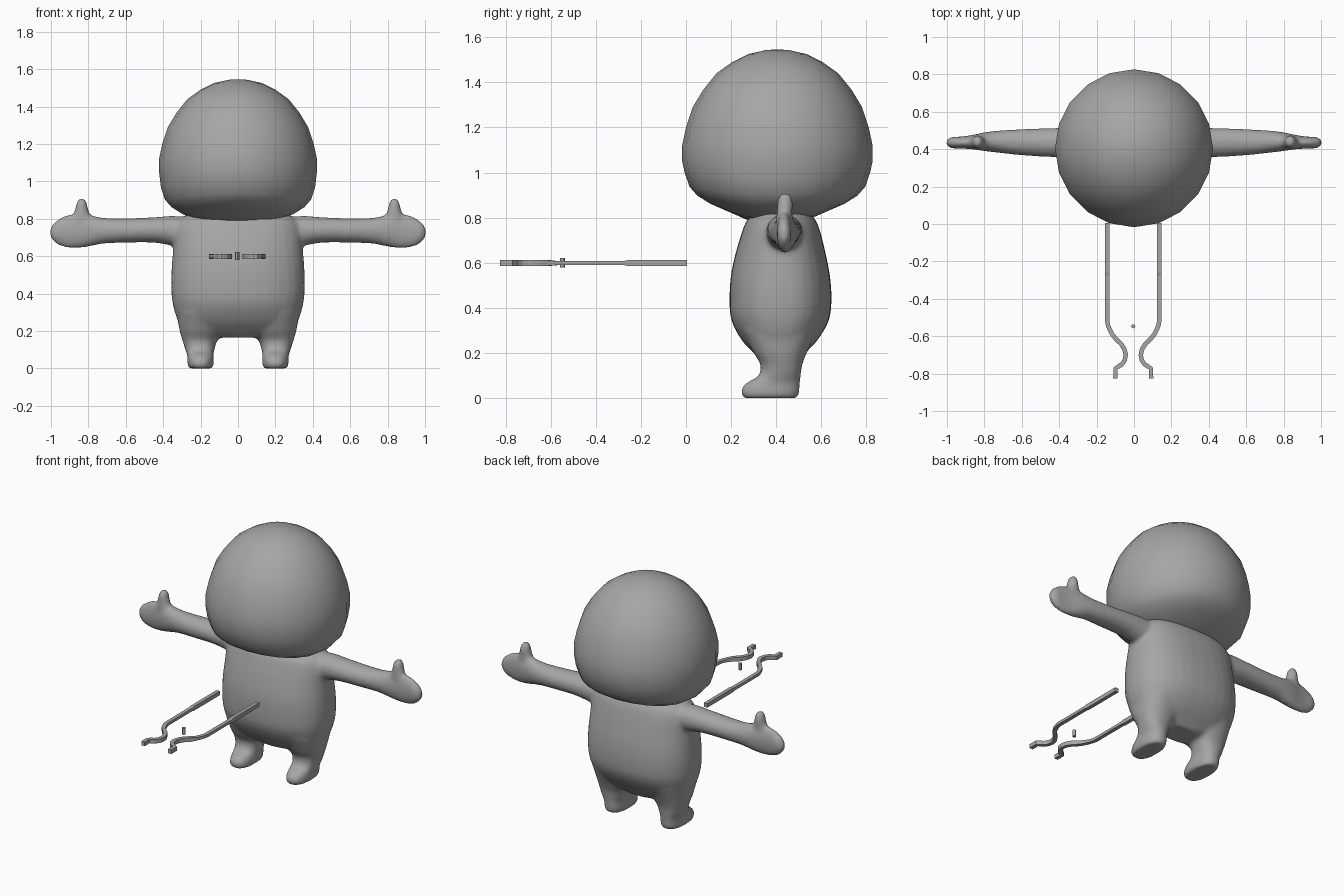
import bpy, bmesh, math
from mathutils import Vector

if "Cube" in bpy.data.objects:
    bpy.data.objects.remove(bpy.data.objects["Cube"])

grey = bpy.data.materials.new("plain grey")
grey.diffuse_color = (0.38, 0.38, 0.38, 1)
grey.use_nodes = True
grey.node_tree.nodes["Principled BSDF"].inputs["Base Color"].default_value = grey.diffuse_color


def finish(bm, name, smooth):
    bmesh.ops.recalc_face_normals(bm, faces=bm.faces)
    for f in bm.faces:
        f.smooth = smooth
    mesh = bpy.data.meshes.new(name)
    bm.to_mesh(mesh)
    bm.free()
    mesh.materials.append(grey)
    obj = bpy.data.objects.new(name, mesh)
    bpy.context.collection.objects.link(obj)
    return obj


def refine(rows, steps=4):
    """Catmull-Rom interpolation between the given cross-sections."""
    out = []
    for i in range(len(rows) - 1):
        p0, p1, p2 = rows[max(i - 1, 0)], rows[i], rows[i + 1]
        p3 = rows[min(i + 2, len(rows) - 1)]
        for k in range(steps):
            t = k / steps
            out.append([0.5 * (2 * b + (c - a) * t + (2 * a - 5 * b + 4 * c - d) * t * t
                               + (3 * b - a - 3 * c + d) * t ** 3)
                        for a, b, c, d in zip(p0, p1, p2, p3)])
    return out + [list(rows[-1])]


def loft(bm, rows, place, power=2.0, n=32):
    """Closed tube; each row is (position, min a, max a, min b, max b)."""
    rings = []
    for s, a0, a1, b0, b1 in refine(rows):
        ring = []
        for i in range(n):
            t = 2 * math.pi * i / n
            c, d = math.cos(t), math.sin(t)
            u = math.copysign(abs(c) ** (2 / power), c)
            v = math.copysign(abs(d) ** (2 / power), d)
            ring.append(bm.verts.new(place(s, (a0 + a1) / 2 + u * (a1 - a0) / 2,
                                           (b0 + b1) / 2 + v * (b1 - b0) / 2)))
        rings.append(ring)
    for r, q in zip(rings, rings[1:]):
        for i in range(n):
            j = (i + 1) % n
            bm.faces.new((r[i], r[j], q[j], q[i]))
    bm.faces.new(rings[0])
    bm.faces.new(rings[-1])


# Head: 20-sided dome with a rounded, shallow underside
profile = [(0.05, 1.543), (0.13, 1.525), (0.20, 1.49), (0.27, 1.44), (0.33, 1.365),
           (0.375, 1.29), (0.405, 1.20), (0.422, 1.12), (0.422, 1.05), (0.412, 0.985),
           (0.39, 0.92), (0.355, 0.88), (0.30, 0.845), (0.22, 0.81), (0.11, 0.78)]
bm = bmesh.new()
rings = []
for r, z in profile:
    ring = []
    for i in range(20):
        t = 2 * math.pi * i / 20
        dip = 0.018 * math.cos(2 * t) if 0.8 < z < 1.0 else 0
        ring.append(bm.verts.new((r * math.cos(t), 0.405 + r * math.sin(t), z - dip)))
    rings.append(ring)
for r, q in zip(rings, rings[1:]):
    for i in range(20):
        j = (i + 1) % 20
        bm.faces.new((r[i], r[j], q[j], q[i]))
for ring, z in ((rings[0], 1.546), (rings[-1], 0.77)):
    pole = bm.verts.new((0, 0.405, z))
    for i in range(20):
        bm.faces.new((ring[i], ring[(i + 1) % 20], pole))
finish(bm, "head", True)

# Body: torso, legs, arms and thumbs fused into one soft skin
torso = [(0.165, -.12, .12, .34, .50), (0.20, -.26, .26, .30, .53), (0.26, -.322, .322, .245, .585),
         (0.35, -.35, .35, .20, .635), (0.45, -.358, .358, .193, .645), (0.55, -.354, .354, .20, .637),
         (0.65, -.346, .346, .222, .617), (0.72, -.342, .342, .243, .60),
         (0.78, -.325, .325, .265, .58), (0.82, -.28, .28, .30, .55)]
leg = [(0.0, .137, .263, .255, .492), (0.02, .130, .270, .243, .502), (0.05, .130, .270, .25, .504),
       (0.075, .131, .272, .28, .506), (0.10, .126, .282, .322, .508), (0.15, .11, .297, .33, .516),
       (0.20, .07, .312, .30, .535), (0.30, .03, .33, .25, .58)]
arm = [(0.20, .35, .52, .65, .80), (0.34, .355, .515, .655, .815), (0.45, .358, .513, .672, .808),
       (0.60, .367, .507, .672, .802), (0.72, .38, .50, .667, .805), (0.80, .39, .49, .65, .822),
       (0.87, .40, .475, .642, .828), (0.93, .403, .467, .648, .815),
       (0.975, .405, .465, .668, .787), (1.003, .42, .45, .70, .755)]
thumb = [(0.74, .77, .90, .40, .47), (0.80, .78, .89, .40, .472), (0.835, .796, .875, .402, .473),
         (0.87, .804, .868, .405, .473), (0.895, .811, .860, .41, .468), (0.91, .823, .848, .425, .455)]
bm = bmesh.new()
loft(bm, torso, lambda s, a, b: (a, b, s), 2.4)
for side in (-1, 1):
    loft(bm, leg, lambda s, a, b: (side * a, b, s), 2.3)
    loft(bm, arm, lambda s, a, b: (side * s, a, b))
    loft(bm, thumb, lambda s, a, b: (side * a, b, s))
body = finish(bm, "body", True)
remesh = body.modifiers.new("fuse", 'REMESH')
remesh.mode = 'VOXEL'
remesh.voxel_size = 0.011
remesh.use_smooth_shade = True
soften = body.modifiers.new("soften", 'SMOOTH')
soften.factor = 0.5
soften.iterations = 10

# Pair of bent bars in front: (distance from middle, y, half height)
path = [(.140, .005, .013), (.140, -.26, .013), (.140, -.275, .009), (.140, -.515, .009),
        (.134, -.545, .009), (.116, -.585, .010), (.095, -.612, .013), (.066, -.64, .013),
        (.047, -.67, .013), (.040, -.70, .013), (.046, -.73, .013), (.062, -.752, .013),
        (.080, -.762, .013), (.095, -.772, .013), (.095, -.825, .013)]
for side, name in ((-1, "left_bar"), (1, "right_bar")):
    bm = bmesh.new()
    rings = []
    for i, (x, y, h) in enumerate(path):
        a, b = path[max(i - 1, 0)], path[min(i + 1, len(path) - 1)]
        d = Vector((b[0] - a[0], b[1] - a[1])).normalized()
        nx, ny = -d.y * 0.012, d.x * 0.012
        rings.append([bm.verts.new((-0.004 + side * (x + k * nx), y + k * ny, 0.599 + m * h))
                      for k, m in ((1, 1), (1, -1), (-1, -1), (-1, 1))])
    for r, q in zip(rings, rings[1:]):
        for i in range(4):
            j = (i + 1) % 4
            bm.faces.new((r[i], r[j], q[j], q[i]))
    bm.faces.new(rings[0])
    bm.faces.new(rings[-1])
    finish(bm, name, False)

# Small upright pin between the bars
bpy.ops.mesh.primitive_cylinder_add(vertices=12, radius=0.011, depth=0.042,
                                    location=(-0.004, -0.547, 0.601))
pin = bpy.context.object
pin.name = "pin"
pin.data.materials.append(grey)
bpy.ops.object.shade_smooth_by_angle()
